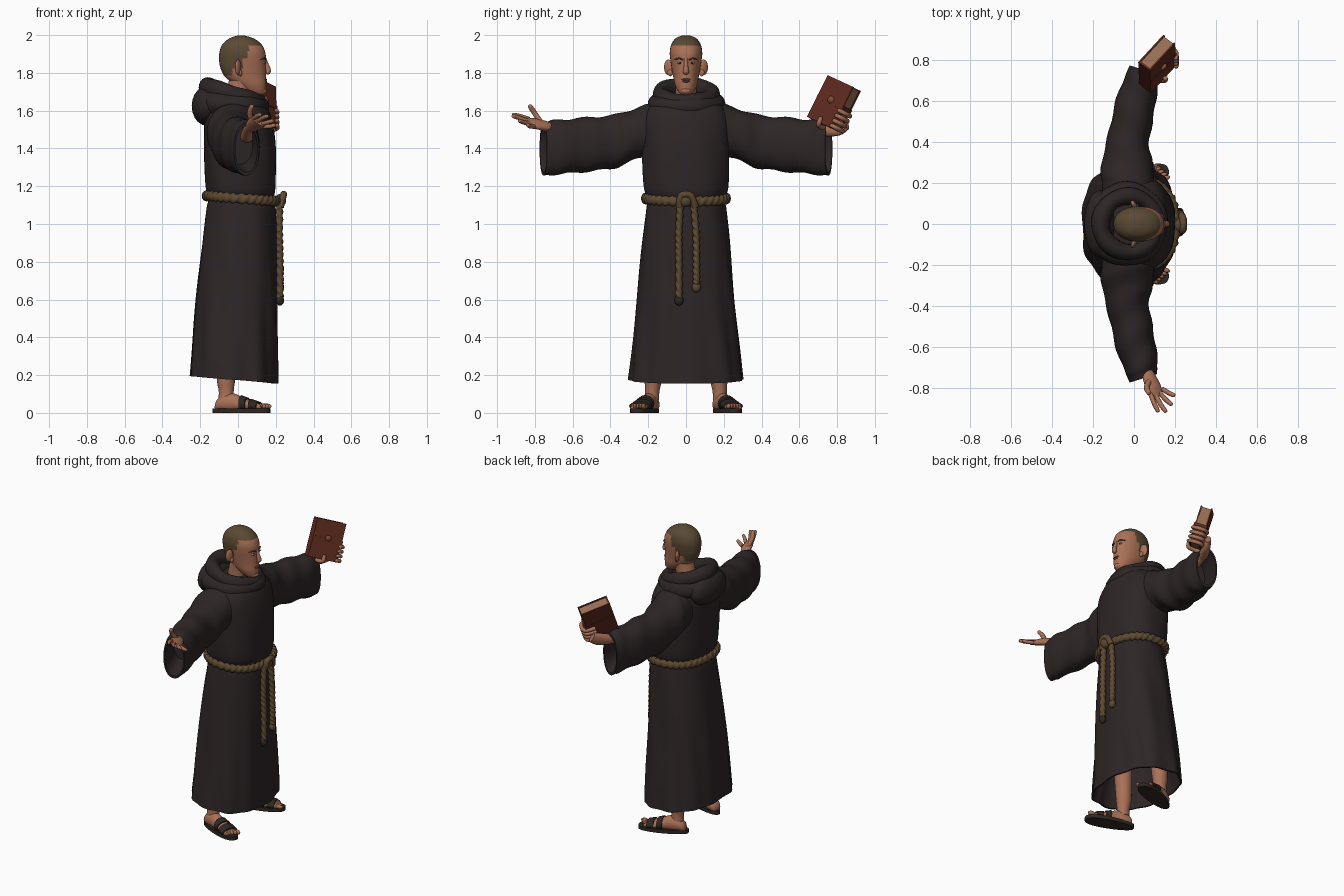
import bpy, math
from mathutils import Vector, Matrix

if "Cube" in bpy.data.objects:
    bpy.data.objects.remove(bpy.data.objects["Cube"])

def material(name, rgb):
    m = bpy.data.materials.new(name)
    m.diffuse_color = (*rgb, 1)
    m.use_nodes = True
    m.node_tree.nodes["Principled BSDF"].inputs["Base Color"].default_value = m.diffuse_color
    return m

CLOTH = material("dark cloth", (0.027, 0.019, 0.020))
SKIN = material("skin", (0.40, 0.165, 0.095))
LIP = material("lips", (0.28, 0.095, 0.06))
HAIR = material("hair", (0.105, 0.068, 0.034))
ROPE = material("rope", (0.11, 0.066, 0.030))
DARK = material("dark leather", (0.028, 0.021, 0.017))
COVER = material("book cover", (0.115, 0.024, 0.014))
PAGES = material("pages", (0.31, 0.155, 0.085))
CLASP = material("clasp leather", (0.22, 0.075, 0.035))
WHITE = material("eye white", (0.5, 0.4, 0.35))
TAU = 2 * math.pi

def make(name, verts, faces, mats, rule=None, smooth=True):
    me = bpy.data.meshes.new(name)
    me.from_pydata([tuple(v) for v in verts], [], faces)
    import bmesh
    bm = bmesh.new(); bm.from_mesh(me)
    bmesh.ops.recalc_face_normals(bm, faces=bm.faces)
    bm.to_mesh(me); bm.free()
    mats = mats if isinstance(mats, list) else [mats]
    for m in mats:
        me.materials.append(m)
    if rule:
        for p in me.polygons:
            p.material_index = rule(p.center)
    if smooth:
        me.shade_smooth()
        me.set_sharp_from_angle(angle=0.8)
    ob = bpy.data.objects.new(name, me)
    bpy.context.collection.objects.link(ob)
    return ob

def loft(name, rings, mats, closed=False, rule=None):
    n, m = len(rings[0]), len(rings)
    faces = [(i * n + j, i * n + (j + 1) % n, (i + 1) % m * n + (j + 1) % n, (i + 1) % m * n + j)
             for i in range(m if closed else m - 1) for j in range(n)]
    if not closed:
        faces += [tuple(range(n)), tuple(range((m - 1) * n, m * n))]
    return make(name, [v for r in rings for v in r], faces, mats, rule)

def spline(rows, k=6):
    """Catmull-Rom interpolation of rows of numbers."""
    out = []
    for i in range(len(rows) - 1):
        p = [rows[max(i - 1, 0)], rows[i], rows[i + 1], rows[min(i + 2, len(rows) - 1)]]
        for s in range(k):
            t = s / k
            out.append([0.5 * (2 * b + (c - a) * t + (2 * a - 5 * b + 4 * c - d) * t * t
                        + (3 * b - a - 3 * c + d) * t ** 3) for a, b, c, d in zip(*p)])
    return out + [list(rows[-1])]

def oval(t, rx, ry, p=2.0):
    c, s = math.cos(t), math.sin(t)
    return (rx * math.copysign(abs(c) ** (2 / p), c), ry * math.copysign(abs(s) ** (2 / p), s))

def sweep(name, rows, mat, ref=(0, 0, 1), closed=False, n=12, turns=0, lobes=0.0):
    """Rows are x, y, z, side radius, up radius; lobes and turns make twisted rope."""
    P, m, rings = [Vector(r[:3]) for r in rows], len(rows), []
    for i, r in enumerate(rows):
        a, b = (P[i - 1], P[(i + 1) % m]) if closed else (P[max(i - 1, 0)], P[min(i + 1, m - 1)])
        t = (b - a).normalized()
        side = t.cross(Vector(ref)).normalized()
        up = side.cross(t)
        ring = []
        for j in range(n):
            th = TAU * j / n
            k = 1 + lobes * math.cos(2 * th - TAU * turns * i / m)
            ring.append(P[i] + side * (r[3] * k * math.cos(th)) + up * (r[4] * k * math.sin(th)))
        rings.append(ring)
    return loft(name, rings, mat, closed)

def blob(name, loc, size, mat, rz=0.0, n=16):
    R = Matrix.Rotation(rz, 3, 'Z')
    rings = [[Vector(loc) + R @ Vector((size[0] * math.sin(a) * math.cos(TAU * j / n),
              size[1] * math.sin(a) * math.sin(TAU * j / n), size[2] * math.cos(a))) for j in range(n)]
             for a in [0.02 + (math.pi - 0.04) * i / 10 for i in range(11)]]
    return loft(name, rings, mat)

def finger(name, pts, r, mat=SKIN, ref=(0, 0, 1)):
    a, b = Vector(pts[-2]), Vector(pts[-1])
    rows = [(*p, r, r) for p in pts[:-1]] + [(*a.lerp(b, 0.85), r * 0.85, r * 0.85), (*b, r * 0.35, r * 0.35)]
    return sweep(name, spline(rows, 4), mat, ref, n=10)

def box(name, c, axes, mat):
    U, V, N = axes
    vs = [c + U * a + V * b + N * d for a in (-1, 1) for b in (-1, 1) for d in (-1, 1)]
    fs = [(0, 1, 3, 2), (4, 6, 7, 5), (0, 4, 5, 1), (2, 3, 7, 6), (0, 2, 6, 4), (1, 5, 7, 3)]
    return make(name, vs, fs, mat, smooth=False)

# Robe: inner lining, hem, skirt, waist and shoulders (z, back, front, half width)
def robe_ring(z, xb, xf, w, k=1.0, n=96):
    ring, low = [], max(0, 1 - z / 1.1)
    for j in range(n):
        t = TAU * j / n
        f = k * (1 + 0.022 * low * math.sin(11 * t + 1.5 * z) + 0.01 * math.sin(7 * t + 9 * z) * (z < 1.6))
        x, y = oval(t, (xf - xb) / 2 * f, w * f, 2.35)
        ring.append(((xf + xb) / 2 + x, y, z - 0.024 * low * math.cos(t)))
    return ring

robe = [(0.175, -0.255, 0.21, 0.302), (0.35, -0.243, 0.21, 0.284), (0.6, -0.222, 0.209, 0.258),
        (0.9, -0.19, 0.205, 0.232), (1.08, -0.166, 0.2, 0.212), (1.135, -0.155, 0.19, 0.204),
        (1.2, -0.17, 0.2, 0.224), (1.4, -0.18, 0.2, 0.232), (1.54, -0.18, 0.18, 0.235),
        (1.62, -0.17, 0.15, 0.2), (1.67, -0.12, 0.1, 0.12), (1.68, -0.06, 0.06, 0.06)]
lining = [robe_ring(0.45, -0.22, 0.19, 0.25, 0.9), robe_ring(*robe[0], 0.96)]
loft("robe", lining + [robe_ring(*r) for r in spline(robe, 6)], CLOTH)

# Wide sleeves with open cuffs (y, centre x, half depth, top, bottom)
sleeve = [(0.12, -0.02, 0.13, 1.655, 1.37), (0.24, -0.03, 0.13, 1.622, 1.352), (0.32, -0.035, 0.12, 1.595, 1.318),
          (0.4, -0.03, 0.105, 1.575, 1.292), (0.6, 0.01, 0.095, 1.558, 1.27), (0.7, 0.035, 0.08, 1.548, 1.262),
          (0.755, 0.045, 0.066, 1.535, 1.257)]
def sleeve_ring(s, y, cx, rx, zt, zb, k=1.0, n=48):
    ring = []
    for j in range(n):
        t = TAU * j / n
        f = k * (1 + 0.035 * math.sin(38 * y + 2 * math.cos(t)) * (0.2 < y < 0.72))
        x, z = oval(t, rx * f, (zt - zb) / 2 * f, 2.2)
        ring.append((cx + x, s * (y - 0.3 * x * max(0, (y - 0.4) / 0.35)), (zt + zb) / 2 + z))
    return ring
for s, side in ((1, "left"), (-1, "right")):
    rings = [sleeve_ring(s, *r) for r in spline(sleeve, 8)]
    rings += [sleeve_ring(s, *sleeve[-1], 0.88), sleeve_ring(s, *sleeve[-3], 0.7)]
    loft(side + "_sleeve", rings, CLOTH)

# Cowl: two rolls around the neck and the hood lying on the back
def roll(name, cx, rx, ry, z, tilt, a, b, back):
    rows = []
    for i in range(64):
        t = TAU * i / 64
        g = 1 + back * (1 - math.cos(t)) / 2 + 0.07 * math.sin(5 * t)
        rows.append((cx + rx * math.cos(t), ry * math.sin(t), z - tilt * math.cos(t), a * g, b * g))
    sweep(name, rows, CLOTH, closed=True, n=20)
roll("cowl_upper_roll", -0.025, 0.138, 0.137, 1.685, 0.038, 0.036, 0.042, 0.25)
roll("cowl_lower_roll", -0.03, 0.145, 0.15, 1.632, 0.012, 0.05, 0.05, 0.25)
blob("hood_back", (-0.165, 0, 1.625), (0.08, 0.165, 0.105), CLOTH, n=32)

# Rope belt, knot and two hanging ends
belt = []
for i in range(260):
    x, y = oval(TAU * i / 260, 0.188, 0.217, 2.35)
    belt.append((0.018 + x, y, 1.135 - 0.014 * math.cos(TAU * i / 260), 0.019, 0.025))
sweep("rope_belt", belt, ROPE, closed=True, turns=34, lobes=0.16)
blob("rope_knot", (0.225, -0.005, 1.125), (0.03, 0.04, 0.035), ROPE)
sweep("knot_loop", spline([(0.225, -0.035, 1.09, .018, .018), (0.24, -0.025, 1.15, .018, .018),
      (0.24, 0.025, 1.15, .018, .018), (0.225, 0.05, 1.09, .018, .018)]), ROPE, ref=(1, 0, 0))
for name, y0, y1, zb in (("long", -0.03, -0.037, 0.61), ("short", 0.04, 0.055, 0.68)):
    rows = spline([(0.22, y0, 1.11, .018, .018), (0.219, (y0 + y1) / 2 + y0 * .15, 0.95, .018, .018),
                   (0.222, y1, 0.8, .018, .018), (0.223, y1, zb, .018, .018)], 30)
    sweep(name + "_rope_end", rows, ROPE, ref=(1, 0, 0), turns=13, lobes=0.16)
    blob(name + "_rope_tip", (0.223, y1, zb - 0.014), (0.021, 0.024, 0.028), DARK if zb < 0.65 else ROPE)

# Neck and head, hair coloured by hairline
sweep("neck", spline([(-0.01, 0, 1.58, .066, .07), (0, 0, 1.68, .058, .064), (0.02, 0, 1.78, .056, .062)]),
      SKIN, ref=(1, 0, 0), n=24)
head = [(1.683, 0.075, 0.13, 0.02), (1.695, 0.045, 0.144, 0.038), (1.735, -0.01, 0.149, 0.058),
        (1.78, -0.07, 0.148, 0.068), (1.83, -0.094, 0.147, 0.077), (1.87, -0.1, 0.148, 0.083),
        (1.91, -0.098, 0.144, 0.086), (1.95, -0.083, 0.125, 0.078), (1.98, -0.05, 0.088, 0.058),
        (1.995, -0.012, 0.045, 0.03), (1.999, 0.01, 0.025, 0.008)]
rings = []
for z, xb, xf, w in spline(head, 7):
    ring = []
    for j in range(64):
        x, y = oval(TAU * j / 64, (xf - xb) / 2, w, 2.15)
        ring.append(((xf + xb) / 2 + x, y, z))
    rings.append(ring)
def hairline(c):
    return int(c.z > 1.945 or (c.x < 0.055 and c.z > 1.875) or (c.x < 0.03 and c.z > 1.82)
               or (c.x < -0.03 and c.z > 1.785))
loft("head", rings, [SKIN, HAIR], rule=hairline)

# Face
sweep("nose", spline([(0.14, 0, 1.875, .010, .010), (0.151, 0, 1.845, .011, .011), (0.16, 0, 1.815, .014, .014),
      (0.158, 0, 1.802, .016, .012), (0.148, 0, 1.797, .008, .004)]), SKIN, ref=(1, 0, 0))
blob("chin", (0.132, 0, 1.705), (0.02, 0.028, 0.018), SKIN)
blob("upper_lip", (0.146, 0, 1.765), (0.009, 0.026, 0.005), LIP)
blob("lower_lip", (0.145, 0, 1.755), (0.009, 0.021, 0.006), LIP)
for s, side in ((1, "left"), (-1, "right")):
    blob(side + "_eye", (0.135, s * 0.033, 1.853), (0.008, 0.014, 0.006), WHITE, -s * 0.4)
    blob(side + "_iris", (0.141, s * 0.032, 1.853), (0.004, 0.006, 0.006), DARK)
    sweep(side + "_brow", spline([(0.145, s * 0.014, 1.868, .004, .004), (0.141, s * 0.036, 1.877, .005, .004),
          (0.12, s * 0.058, 1.87, .003, .003)]), HAIR)
    blob(side + "_ear", (0.0, s * 0.093, 1.83), (0.012, 0.026, 0.041), SKIN, s * 0.5)
    blob(side + "_ear_lobe", (0.012, s * 0.084, 1.8), (0.01, 0.014, 0.018), SKIN)

# Legs, feet and sandals (u along the foot, v outwards)
foot = [(-0.143, 0.05, 0.02), (-0.13, 0.075, 0.034), (-0.09, 0.1, 0.042), (-0.04, 0.102, 0.04),
        (0.0, 0.086, 0.042), (0.06, 0.064, 0.048), (0.1, 0.05, 0.048), (0.122, 0.04, 0.04)]
for s, side in ((1, "left"), (-1, "right")):
    ca, sa = math.cos(0.34), math.sin(0.34)
    def L(u, v, z):
        return (0.018 + u * ca - v * sa, s * (0.215 + u * sa + v * ca), z)
    def band(u, zt, w, e=0.0, n=24):
        return [L(u, (w + e) * math.cos(TAU * j / n), 0.02 + max(0, zt + e - 0.02) * (0.4 + 0.6 * math.sin(TAU * j / n))
                  if math.sin(TAU * j / n) > -0.6 else 0.02) for j in range(n)]
    loft(side + "_foot", [band(*r) for r in spline(foot, 4)], SKIN)
    for i, (r0, r1) in enumerate((((0.0, 0.087, 0.043), (0.035, 0.074, 0.046)),
                                  ((0.055, 0.067, 0.048), (0.1, 0.052, 0.049)))):
        loft(f"{side}_sandal_strap_{i + 1}", [band(*r0, 0.007), band(*r1, 0.007)], DARK)
    for z0, z1, k in ((0.0, 0.024, 1.0),):
        loft(side + "_sandal_sole", [[L(0.16 * math.cos(TAU * j / 40), (0.053 + 0.008 * math.cos(TAU * j / 40))
             * oval(TAU * j / 40, 1, 1, 2.6)[1], z) for j in range(40)] for z in (z0, z1)], DARK)
    for i in range(5):
        blob(f"{side}_toe_{i + 1}", L(0.132 - 0.007 * i, -0.036 + 0.018 * i, 0.035),
             (0.024 - 0.002 * i, 0.012 - 0.001 * i, 0.014), SKIN, s * 0.34, 10)
    sweep(side + "_leg", spline([(*L(-0.088, -0.005, 0.07), .038, .04), (*L(-0.088, -0.008, 0.12), .038, .04),
          (*L(-0.09, -0.012, 0.2), .048, .05), (*L(-0.08, -0.02, 0.46), .06, .06)]), SKIN, ref=(1, 0, 0), n=20)

# Open right hand, palm forward and up
PALM = (0.45, 0.4, 0.8)
sweep("right_palm", spline([(0.045, -0.6, 1.46, .034, .03), (0.055, -0.7, 1.503, .028, .024),
      (0.075, -0.75, 1.52, .036, .024), (0.095, -0.8, 1.532, .043, .02), (0.112, -0.845, 1.54, .036, .012)]),
      SKIN, PALM, n=20)
for name, pts in (("index", ((.08, -.83, 1.555), (.1, -.88, 1.572), (.12, -.92, 1.58))),
                  ("middle", ((.105, -.835, 1.545), (.132, -.885, 1.562), (.158, -.92, 1.572))),
                  ("ring", ((.125, -.825, 1.53), (.157, -.86, 1.538), (.187, -.885, 1.548))),
                  ("little", ((.135, -.805, 1.515), (.17, -.826, 1.517), (.2, -.84, 1.525))),
                  ("thumb", ((.075, -.765, 1.535), (.062, -.8, 1.585), (.075, -.83, 1.63)))):
    finger(f"right_{name}_finger", pts, 0.0115 if name != "thumb" else 0.014, ref=PALM)

# Book with covers, spine, pages, strap and clasp
C = Vector((0.115, 0.785, 1.635))
W, H = Vector((0.12, 0.13, -0.06)) / 2, Vector((-0.005, 0.11, 0.22)) / 2
N = W.cross(H).normalized()
box("book_pages", C, (W * 0.95, H * 0.95, N * 0.03), PAGES)
for name, d in (("front", 1), ("back", -1)):
    box(f"book_{name}_cover", C + N * 0.033 * d, (W, H, N * 0.004), COVER)
box("book_spine", C - W, (W * 0.06, H, N * 0.037), COVER)
box("book_strap", C, (W * 1.05, H * 0.09, N * 0.04), COVER)
blob("book_clasp", C + N * 0.041 + H * 0.1, (0.012, 0.02, 0.02), CLASP, -0.6)

# Left hand gripping the book from behind
sweep("left_palm", spline([(0.045, 0.6, 1.45, .034, .03), (0.05, 0.7, 1.485, .028, .027),
      (0.062, 0.75, 1.495, .034, .03), (0.092, 0.81, 1.51, .042, .024), (0.115, 0.85, 1.53, .034, .018)]),
      SKIN, (0.7, -0.5, 0.2), n=20)
for i, name in enumerate(("little", "ring", "middle", "index")):
    D = C + H * (-0.9 + 0.24 * i)
    finger(f"left_{name}_finger", (D + W * 0.4 - N * 0.048, D + W * 1.12 - N * 0.035,
           D + W * 1.2 + N * 0.02, D + W * 0.85 + N * 0.05), 0.0125, ref=H)
finger("left_thumb", ((0.06, 0.745, 1.5), C - H * 1.12 - W * 0.2, C - H * 1.08 + N * 0.04, C - H * 0.75 + N * 0.05),
       0.0135, ref=W)
